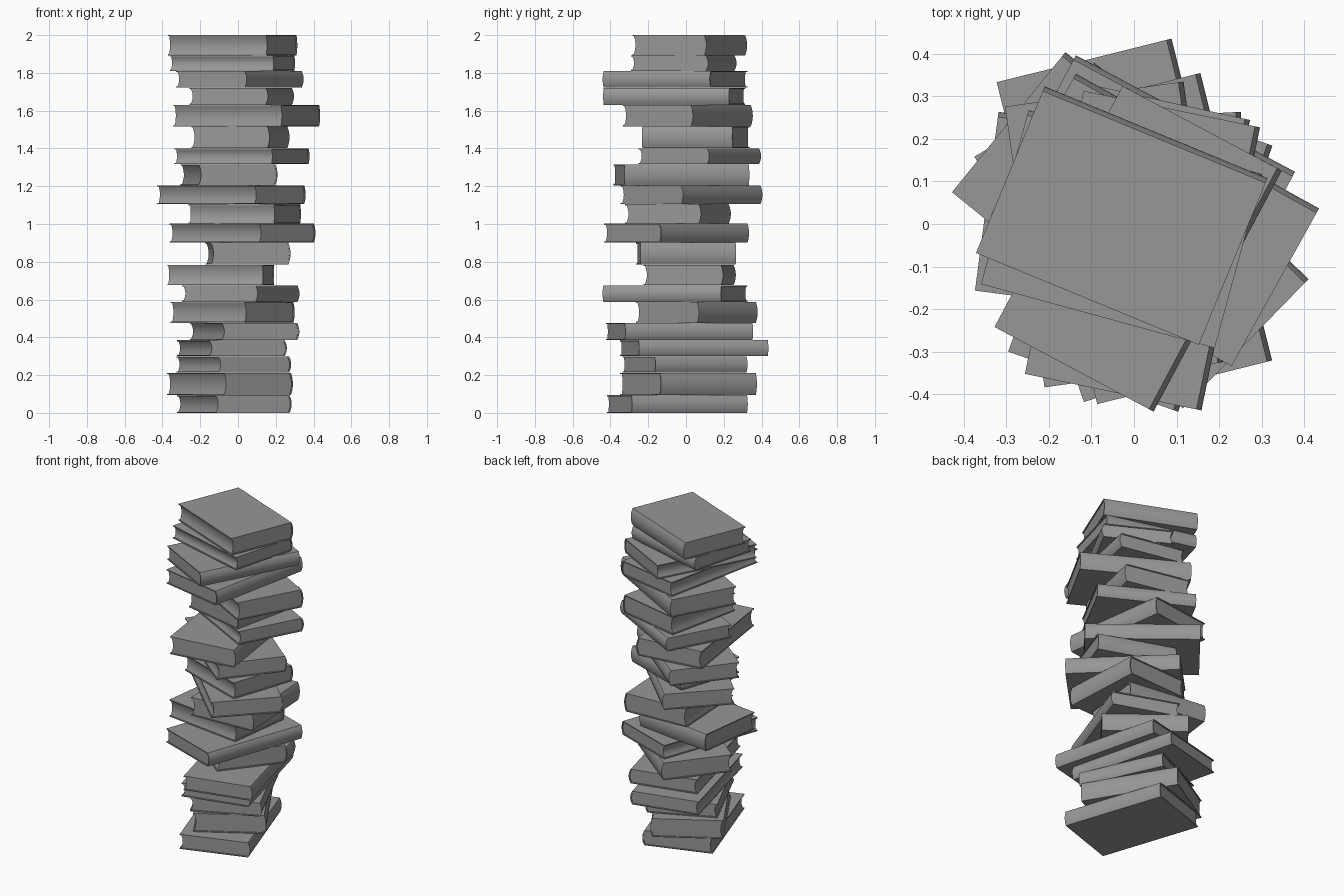
import bpy
from math import radians

if "Cube" in bpy.data.objects:
    bpy.data.objects.remove(bpy.data.objects["Cube"])

DEPTH = 0.414      # fore-edge to spine
BULGE = 0.012      # roundness of spine
BOARD = 0.006      # cover thickness
LIP = 0.006        # cover overhang past the pages
STEPS = 12

# bottom to top: centre x, centre y, spine direction in degrees, length, thickness
BOOKS = [
    (-.022, -.047, 18.5, .645, .095), (-.045, .012, 30.8, .590, .118),
    (-.025, -.007, 24.5, .535, .087), (-.035, .042, 14, .705, .086),
    (.032, -.035, 14, .697, .091), (-.030, .055, 51.7, .502, .111),
    (.012, -.057, -19.5, .664, .088), (-.092, .017, 82.5, .514, .109),
    (.050, .000, 3, .506, .117), (.022, -.052, 45.8, .665, .101),
    (.035, -.045, 70.8, .482, .103), (-.037, .027, 51, .668, .099),
    (-.050, -.025, 8, .667, .112), (.020, .070, 62, .584, .085),
    (.010, .052, -12.5, .490, .115), (.045, .007, 61, .654, .114),
    (.017, -.062, -11.7, .680, .091), (.007, -.057, -28, .642, .089),
    (-.030, -.015, 74.7, .570, .082), (-.030, .017, 67.6, .567, .107),
]

# dark grey for the whole stack
grey = bpy.data.materials.new("dark_grey")
grey.diffuse_color = (0.31, 0.31, 0.31, 1)
grey.use_nodes = True
grey.node_tree.nodes["Principled BSDF"].inputs["Base Color"].default_value = grey.diffuse_color


def arc(u, z0, z1, bulge):
    """Shallow curve from z0 to z1, bowed along u."""
    pts = []
    for i in range(STEPS + 1):
        f = i / STEPS
        pts.append((u + bulge * 4 * f * (1 - f), z0 + (z1 - z0) * f))
    return pts


def extrude(name, profile, length, loc, angle):
    """Extrude a (u, z) outline along local y."""
    n = len(profile)
    verts = [(u, s * length / 2, z) for s in (-1, 1) for u, z in profile]
    faces = [tuple(range(n)), tuple(reversed(range(n, 2 * n)))]
    faces += [(i, n + i, n + (i + 1) % n, (i + 1) % n) for i in range(n)]
    mesh = bpy.data.meshes.new(name)
    mesh.from_pydata(verts, [], faces)
    mesh.materials.append(grey)
    obj = bpy.data.objects.new(name, mesh)
    bpy.context.collection.objects.link(obj)
    obj.location = loc
    obj.rotation_euler.z = radians(angle)
    bpy.ops.object.select_all(action='DESELECT')
    obj.select_set(True)
    bpy.context.view_layer.objects.active = obj
    bpy.ops.object.mode_set(mode='EDIT')
    bpy.ops.mesh.select_all(action='SELECT')
    bpy.ops.mesh.normals_make_consistent(inside=False)
    bpy.ops.object.mode_set(mode='OBJECT')
    bpy.ops.object.shade_smooth_by_angle(angle=radians(25))
    return obj


base = 0.0
for number, (x, y, angle, length, thick) in enumerate(BOOKS, 1):
    h = thick - (0.001 if number < len(BOOKS) else 0)
    fore, hinge = -DEPTH / 2 - 0.002, DEPTH / 2 - 0.004
    place = (x, y, base)
    # wrap-around cover with rounded spine
    cover = [(fore, 0)] + arc(hinge, 0, h, BULGE) + [(fore, h), (fore, h - BOARD)]
    cover += arc(hinge - BOARD, h - BOARD, BOARD, BULGE) + [(fore, BOARD)]
    extrude(f"book_cover_{number:02d}", cover, length, place, angle)
    # page block with hollow fore-edge
    pages = arc(hinge - BOARD, BOARD, h - BOARD, BULGE)
    pages += arc(fore + LIP, h - BOARD, BOARD, 0.010)
    extrude(f"book_pages_{number:02d}", pages, length - 2 * LIP, place, angle)
    base += thick
